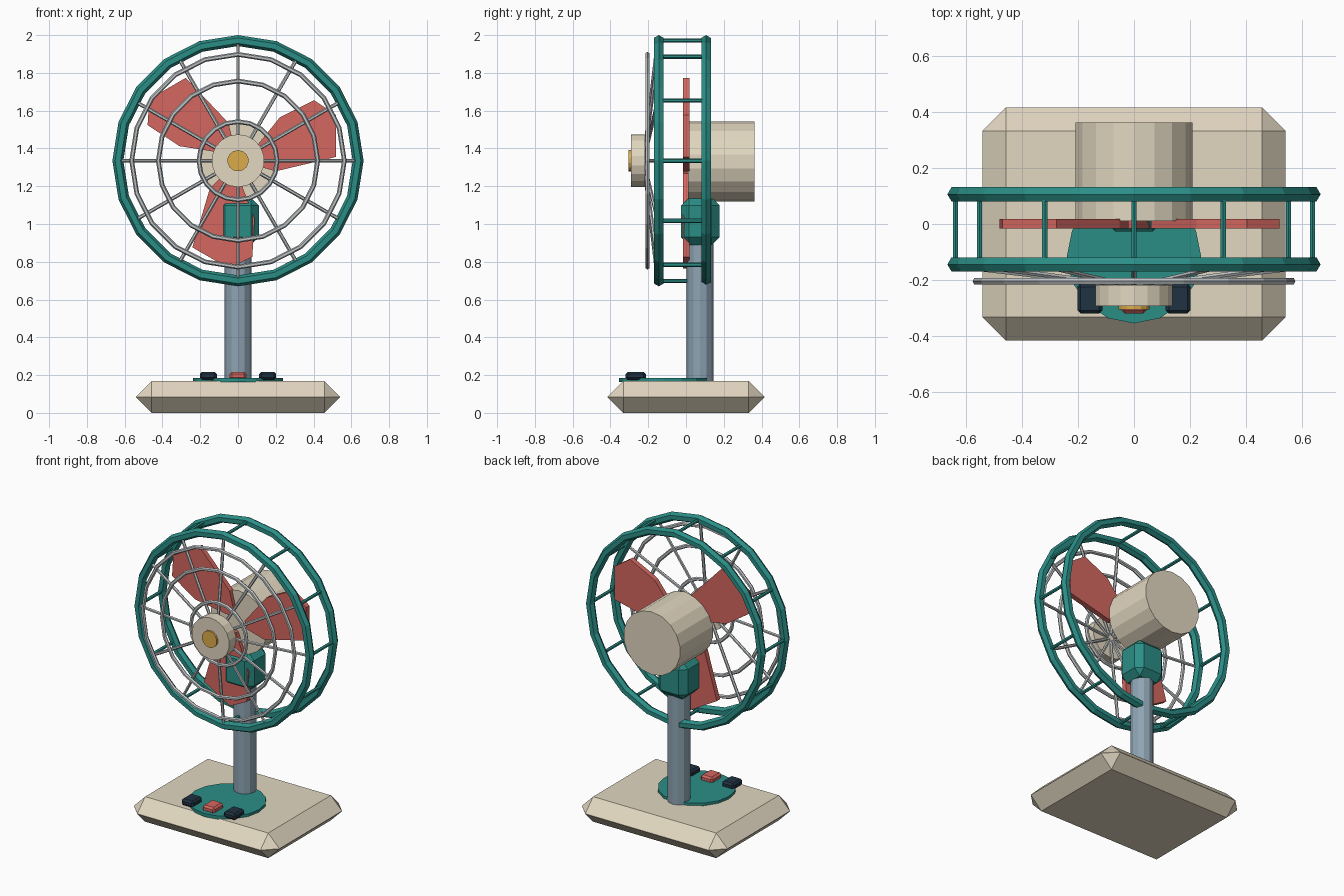
import bpy, bmesh
from math import sin, cos, pi, radians
from mathutils import Vector, Matrix

cube = bpy.data.objects.get("Cube")
if cube:
    bpy.data.objects.remove(cube, do_unlink=True)


def material(name, rgb):
    m = bpy.data.materials.new(name)
    m.use_nodes = True
    col = (*rgb, 1)
    m.diffuse_color = col
    m.node_tree.nodes["Principled BSDF"].inputs["Base Color"].default_value = col
    return m


CREAM = material("cream", (0.76, 0.68, 0.53))
TEAL = material("teal", (0.024, 0.27, 0.24))
RED = material("coral red", (0.66, 0.135, 0.115))
STEEL = material("blue steel", (0.27, 0.37, 0.45))
WIRE = material("wire grey", (0.53, 0.56, 0.57))
NAVY = material("dark navy", (0.014, 0.032, 0.054))
GOLD = material("gold", (0.71, 0.41, 0.07))

AXIS_Z = 1.335   # height of the fan axle


def finish(obj, name, mat):
    obj.name = obj.data.name = name
    obj.data.materials.append(mat)
    return obj


def box(name, mat, size, centre, bevel):
    bpy.ops.mesh.primitive_cube_add(size=1, location=centre)
    obj = bpy.context.object
    obj.data.transform(Matrix.Diagonal((*size, 1)))
    mod = obj.modifiers.new("chamfer", "BEVEL")
    mod.width, mod.segments, mod.limit_method = bevel, 1, "NONE"
    return finish(obj, name, mat)


def rod(name, mat, a, b, radius, sides):
    a, b = Vector(a), Vector(b)
    bpy.ops.mesh.primitive_cylinder_add(vertices=sides, radius=radius,
                                        depth=(b - a).length, location=(a + b) / 2)
    obj = bpy.context.object
    obj.rotation_euler = (b - a).to_track_quat("Z", "Y").to_euler()
    return finish(obj, name, mat)


def ring(name, mat, y, major, minor, segments, sides):
    bpy.ops.mesh.primitive_torus_add(major_radius=major, minor_radius=minor,
                                     major_segments=segments, minor_segments=sides,
                                     location=(0, y, AXIS_Z), rotation=(pi / 2, 0, 0))
    return finish(bpy.context.object, name, mat)


def around(angle, radius, y):
    return (radius * sin(angle), y, AXIS_Z + radius * cos(angle))


# Base, control plate and push buttons
box("base", CREAM, (1.08, 0.83, 0.168), (0, 0, 0.084), 0.083)
rod("control_plate", TEAL, (0, -0.115, 0.163), (0, -0.115, 0.185), 0.239, 16)
for name, x, mat in (("right_button", -0.157, NAVY), ("middle_button", 0, RED),
                     ("left_button", 0.157, NAVY)):
    box(name, mat, (0.09, 0.107, 0.043), (x, -0.266, 0.196), 0.012)

# Post and neck
rod("post", STEEL, (0, 0.074, 0.165), (0, 0.074, 1.0), 0.071, 12)
box("neck", TEAL, (0.22, 0.204, 0.252), (0, 0.076, 1.014), 0.042)

# Motor, hub and cap along the axle
rod("motor", CREAM, (0, 0.01, AXIS_Z - 0.004), (0, 0.362, AXIS_Z - 0.004), 0.211, 18)
rod("hub", CREAM, (0, -0.292, AXIS_Z), (0, -0.218, AXIS_Z), 0.14, 18)
rod("hub_cap", GOLD, (0, -0.304, AXIS_Z), (0, -0.285, AXIS_Z), 0.056, 14)

# Blades, one outline extruded and turned three times
OUTLINE = [(0.06, 0.03), (0.075, -0.02), (0.2, -0.056), (0.518, 0.02),
           (0.518, 0.243), (0.403, 0.32), (0.222, 0.23)]
for i in range(3):
    bm = bmesh.new()
    face = bm.faces.new([bm.verts.new((x, -0.016, z)) for x, z in OUTLINE])
    out = bmesh.ops.extrude_face_region(bm, geom=[face])
    verts = [v for v in out["geom"] if isinstance(v, bmesh.types.BMVert)]
    bmesh.ops.translate(bm, vec=(0, 0.034, 0), verts=verts)
    bmesh.ops.rotate(bm, verts=bm.verts, cent=(0, 0, 0),
                     matrix=Matrix.Rotation(radians(-120 * i), 3, "Y"))
    bmesh.ops.recalc_face_normals(bm, faces=bm.faces)
    mesh = bpy.data.meshes.new("blade")
    bm.to_mesh(mesh)
    bm.free()
    blade = bpy.data.objects.new("blade", mesh)
    blade.location.z = AXIS_Z
    bpy.context.collection.objects.link(blade)
    finish(blade, f"blade_{i + 1}", RED)

# Cage rims and the rings of the front guard
ring("front_rim", TEAL, -0.144, 0.636, 0.029, 20, 6)
ring("rear_rim", TEAL, 0.106, 0.636, 0.029, 20, 6)
for name, radius in (("outer", 0.563), ("middle", 0.422), ("inner", 0.207)):
    ring(f"{name}_guard_ring", WIRE, -0.204, radius, 0.0125, 20, 6)

# Cross bars between the rims, and spokes from hub to front rim
for i in range(12):
    a = i * pi / 6
    rod(f"cage_bar_{i + 1}", TEAL, around(a, 0.636, -0.144), around(a, 0.636, 0.106), 0.011, 6)
    rod(f"guard_spoke_{i + 1}", WIRE, around(a, 0.02, -0.222), around(a, 0.632, -0.15), 0.01, 6)
